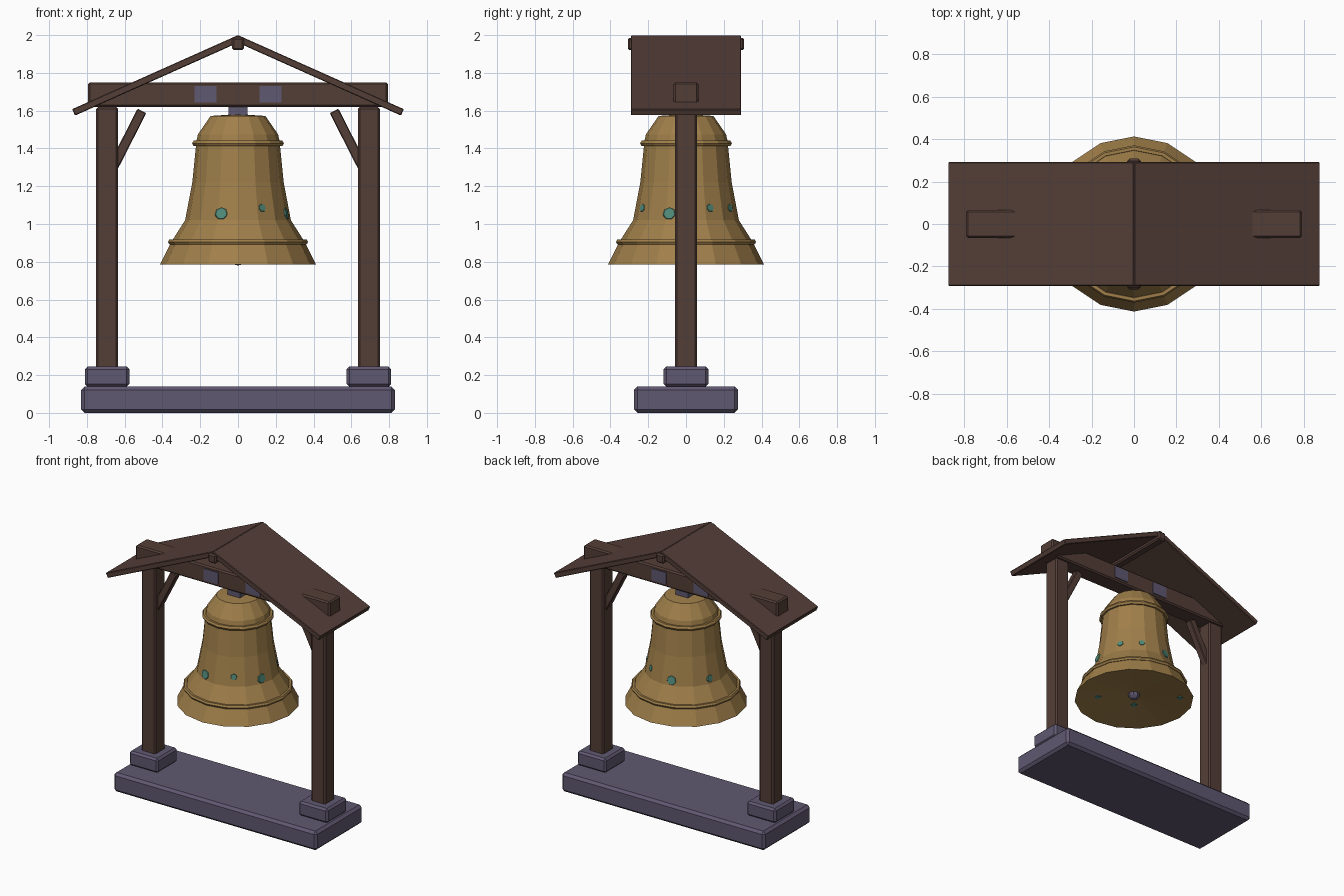
import bpy, bmesh, math
from mathutils import Matrix, Vector

if "Cube" in bpy.data.objects:
    bpy.data.objects.remove(bpy.data.objects["Cube"])


def material(name, rgb):
    m = bpy.data.materials.new(name)
    lin = [((c / 255 + 0.055) / 1.055) ** 2.4 for c in rgb]
    m.diffuse_color = (*lin, 1)
    m.use_nodes = True
    m.node_tree.nodes["Principled BSDF"].inputs["Base Color"].default_value = m.diffuse_color
    return m


WOOD = material("dark_wood", (84, 62, 55))
STONE = material("violet_stone", (96, 88, 113))
BRONZE = material("bronze", (160, 127, 74))
PATINA = material("patina", (80, 138, 122))


def finish(name, bm, mat):
    bmesh.ops.recalc_face_normals(bm, faces=bm.faces)
    me = bpy.data.meshes.new(name)
    bm.to_mesh(me)
    bm.free()
    me.materials.append(mat)
    ob = bpy.data.objects.new(name, me)
    bpy.context.collection.objects.link(ob)
    return ob


def box(name, centre, size, mat, bevel=0.008, tilt=0.0):
    """Bevelled box, tilted about the y axis."""
    bm = bmesh.new()
    bmesh.ops.create_cube(bm, size=1)
    bmesh.ops.scale(bm, vec=size, verts=bm.verts)
    if bevel:
        bmesh.ops.bevel(bm, geom=bm.edges[:], offset=bevel, segments=1, affect='EDGES')
    bm.transform(Matrix.Translation(centre) @ Matrix.Rotation(tilt, 4, 'Y'))
    return finish(name, bm, mat)


def lathe(name, profile, mat, sides=16, closed=False):
    """Revolve (radius, z) points about z; radius 0 makes a pole."""
    bm = bmesh.new()
    rings = []
    for r, z in profile:
        n = sides if r > 0 else 1
        rings.append([bm.verts.new((r * math.cos(2 * math.pi * i / sides),
                                    r * math.sin(2 * math.pi * i / sides), z))
                      for i in range(n)])
    pairs = list(zip(rings, rings[1:]))
    if closed:
        pairs.append((rings[-1], rings[0]))
    for a, b in pairs:
        for i in range(sides):
            j = (i + 1) % sides
            quad = [a[i % len(a)], a[j % len(a)], b[j % len(b)], b[i % len(b)]]
            bm.faces.new(list(dict.fromkeys(quad)))
    return finish(name, bm, mat)


# stone base
box("base_slab", (0, 0, 0.07), (1.66, 0.55, 0.14), STONE, 0.018)

# mirrored parts: footings, posts, braces, roof slopes, beam plates
for s, side in ((-1, "left"), (1, "right")):
    box(side + "_footing", (s * 0.693, 0, 0.192), (0.236, 0.236, 0.106), STONE, 0.014)
    box(side + "_post", (s * 0.693, 0, 0.925), (0.115, 0.115, 1.39), WOOD, 0.01)
    box(side + "_brace", (s * 0.588, 0, 1.443), (0.052, 0.052, 0.35), WOOD, 0.005,
        -s * math.radians(27))
    box(side + "_roof_slope", (s * 0.4315, 0, 1.787), (0.961, 0.584, 0.037), WOOD, 0.004,
        s * math.radians(24.06))
    box(side + "_beam_plate", (s * 0.172, 0, 1.687), (0.118, 0.145, 0.086), STONE, 0)

# cross beam, ridge pole and bell hanger
box("cross_beam", (0, 0, 1.685), (1.586, 0.132, 0.13), WOOD, 0.01)
box("ridge_pole", (0, 0, 1.953), (0.064, 0.616, 0.066), WOOD, 0.01)
box("bell_hanger", (0, 0, 1.6), (0.1, 0.1, 0.07), STONE, 0)

# bell body with a shallow underside
lathe("bell", [(0, 0.825), (0.413, 0.785), (0.35, 0.91), (0.28, 1.02), (0.242, 1.22),
               (0.22, 1.44), (0.212, 1.475), (0.145, 1.572), (0, 1.582)], BRONZE)

# raised bands round the bell
for name, r, z, t in (("lower_band", 0.356, 0.905, 0.015), ("upper_band", 0.226, 1.427, 0.017)):
    ring = [(r + t * math.cos(k * math.pi / 3), z + t * math.sin(k * math.pi / 3))
            for k in range(6)]
    lathe(name, ring, BRONZE, closed=True)

# clapper
bm = bmesh.new()
bmesh.ops.create_uvsphere(bm, u_segments=8, v_segments=6, radius=0.042,
                          matrix=Matrix.Translation((0, 0, 0.822)))
finish("clapper", bm, STONE)


def patch(name, centre, normal, radius):
    """Thin patina spot lying on a face."""
    bm = bmesh.new()
    bmesh.ops.create_cone(bm, cap_ends=True, segments=7, radius1=radius,
                          radius2=radius * 0.85, depth=0.008)
    rot = Vector(normal).to_track_quat('Z', 'Y').to_matrix().to_4x4()
    bm.transform(Matrix.Translation(centre) @ rot)
    finish(name, bm, PATINA)


# patina spots on the bell wall: azimuth, height, radius
STEP = math.radians(22.5)
for k, (az, z, rad) in enumerate(((-109, 1.055, 0.036), (-61, 1.085, 0.024), (-19, 1.055, 0.036),
                                  (29, 1.085, 0.024), (62, 1.085, 0.024), (104, 1.055, 0.036),
                                  (161, 1.055, 0.028))):
    a = math.radians(az)
    mid = (math.floor(a / STEP) + 0.5) * STEP
    r = (0.28 - 0.19 * (z - 1.02)) * math.cos(STEP / 2) / math.cos(a - mid)
    patch(f"patina_spot_{k + 1}", (r * math.cos(a), r * math.sin(a), z),
          (math.cos(mid), math.sin(mid), 0.19), rad)

# patina spots under the bell
for k, (az, r) in enumerate(((140, 0.32), (-40, 0.25), (-130, 0.13))):
    a = math.radians(az)
    patch(f"underside_spot_{k + 1}", (r * math.cos(a), r * math.sin(a), 0.825 - 0.097 * r),
          (-0.097 * math.cos(a), -0.097 * math.sin(a), -1), 0.025)
